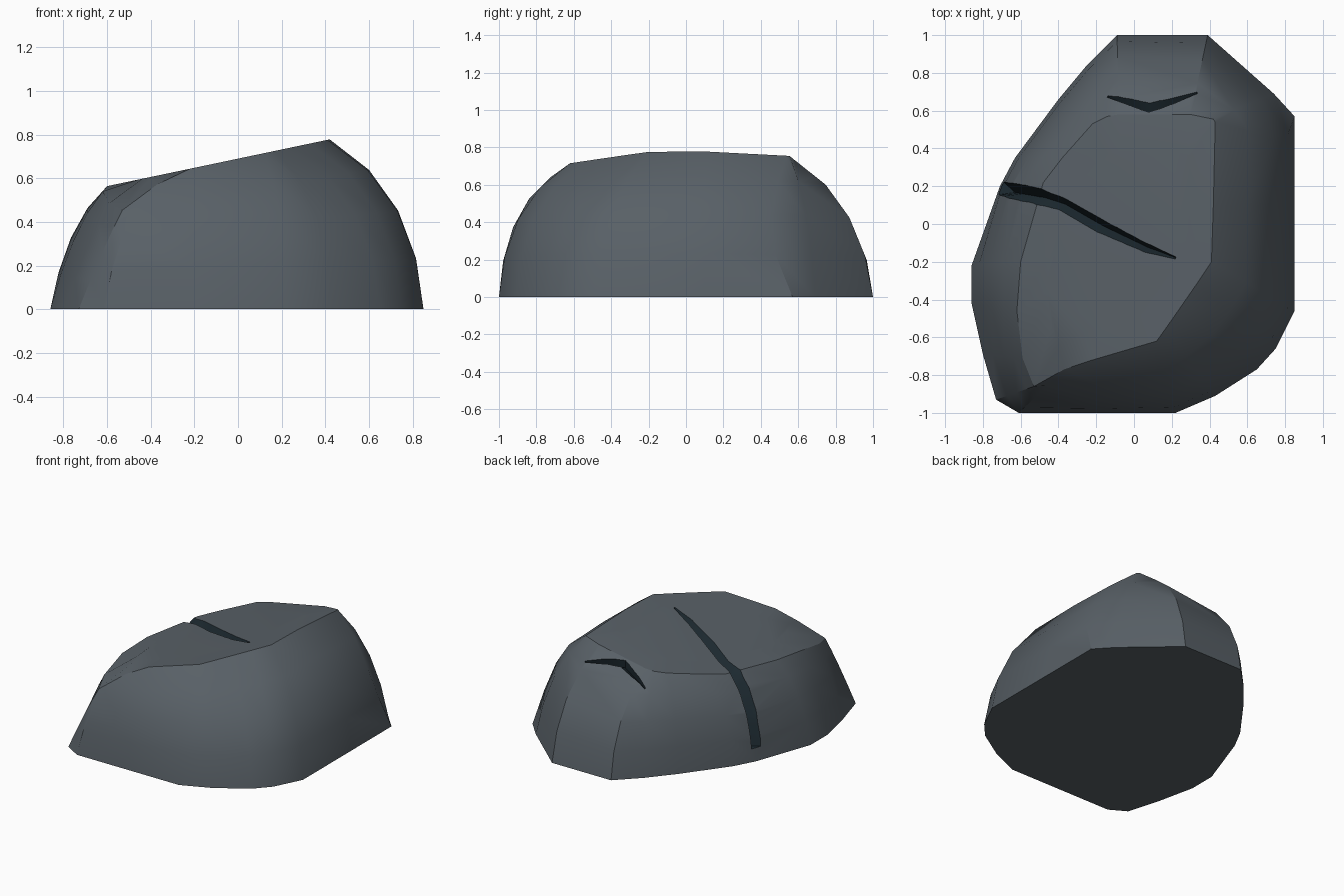
import bpy, bmesh, math
from mathutils import Vector
from mathutils.bvhtree import BVHTree

if "Cube" in bpy.data.objects:
    bpy.data.objects.remove(bpy.data.objects["Cube"])


def material(name, rgb):
    m = bpy.data.materials.new(name)
    m.diffuse_color = (*rgb, 1)
    m.use_nodes = True
    m.node_tree.nodes["Principled BSDF"].inputs["Base Color"].default_value = m.diffuse_color
    return m


STONE = material("slate grey", (0.098, 0.117, 0.134))
CRACK = material("dark crack", (0.015, 0.028, 0.037))


def make_object(name, bm):
    mesh = bpy.data.meshes.new(name)
    bm.to_mesh(mesh)
    ob = bpy.data.objects.new(name, mesh)
    mesh.materials.append(STONE)
    mesh.materials.append(CRACK)
    bpy.context.collection.objects.link(ob)
    return ob


def top_height(x):
    return .69 + .21 * x


# Rock columns: base x, base y, top rim x, top rim y, roundness (0 = straight)
COLUMNS = [
    (-.09, 1, -.08, .58, 1), (.39, 1, .30, .58, .9), (.74, .69, .42, .555, .7),
    (.85, .57, .43, .54, 1), (.85, .1, .42, .1, 1), (.85, -.46, .41, -.2, 1),
    (.75, -.66, .33, -.32, 1), (.65, -.77, .24, -.45, 1), (.43, -.91, .17, -.55, 1),
    (.22, -1, .12, -.62, 1), (-.2, -1, -.22, -.72, 1), (-.61, -1, -.37, -.77, .8),
    (-.73, -.93, -.53, -.86, .1), (-.80, -.69, -.59, -.71, .2), (-.86, -.42, -.62, -.46, .45),
    (-.86, -.22, -.60, -.2, .7), (-.71, .2, -.48, .22, 1), (-.63, .35, -.38, .35, 1),
    (-.40, .66, -.22, .53, 1), (-.25, .84, -.14, .57, 1)]
# Side curve: inward fraction, height fraction
SIDE = [(0, 0), (.08, .3), (.27, .58), (.58, .82), (1, 1)]
CHIPPED = 3  # back right corner, pulled inward at mid height
# Rim columns that sit below the sloping top plane
DROP = {0: .015, 1: .02, 2: .025, 3: .025, 11: .04, 12: .125, 13: .08, 14: .02, 19: .01}

bm = bmesh.new()
rings = []
for t, h in SIDE:
    ring = []
    for i, (bx, by, tx, ty, r) in enumerate(COLUMNS):
        f = h + (t - h) * r
        x, y = bx + (tx - bx) * f, by + (ty - by) * f
        if i == CHIPPED:
            y -= .11 * math.sin(math.pi * h)
        ring.append(bm.verts.new((x, y, h * (top_height(tx) - DROP.get(i, 0)))))
    rings.append(ring)
# Flat plateau inside the rim
plateau = []
for c in COLUMNS:
    x, y = -.05 + (c[2] + .05) * .72, -.1 + (c[3] + .1) * .72
    plateau.append(bm.verts.new((x, y, top_height(x))))
rings.append(plateau)
n = len(COLUMNS)
for a, b in zip(rings, rings[1:]):
    for i in range(n):
        j = (i + 1) % n
        bm.faces.new((a[i], a[j], b[j], b[i]))
bm.faces.new(rings[0])
bm.faces.new(rings[-1])
bmesh.ops.recalc_face_normals(bm, faces=bm.faces)
tree = BVHTree.FromBMesh(bm)
rock = make_object("rock", bm)


def crack_cutter(name, path, depth):
    """Wedge that follows a path (x, y, half width) over the rock surface."""
    pts = []
    for (x0, y0, w0), (x1, y1, w1) in zip(path, path[1:]):
        for k in range(3):
            f = k / 3
            pts.append((x0 + (x1 - x0) * f, y0 + (y1 - y0) * f, w0 + (w1 - w0) * f))
    pts.append(path[-1])
    hits = [tree.ray_cast(Vector((x, y, 3)), Vector((0, 0, -1)))[:2] for x, y, _ in pts]
    cm = bmesh.new()
    sections = []
    for i, (p, _) in enumerate(hits):
        near = hits[max(0, i - 1):i + 2]
        up = sum((q[1] for q in near), Vector()).normalized()
        along = (near[-1][0] - near[0][0]).normalized()
        side = along.cross(up).normalized()
        w = pts[i][2]
        d = depth * min(1, w / .02)
        wide = w * (d + .05) / d
        sections.append([cm.verts.new(p + up * .05 + side * wide),
                         cm.verts.new(p + up * .05 - side * wide),
                         cm.verts.new(p - up * d)])
    for a, b in zip(sections, sections[1:]):
        for i in range(3):
            j = (i + 1) % 3
            cm.faces.new((a[i], a[j], b[j], b[i]))
    cm.faces.new(sections[0])
    cm.faces.new(sections[-1])
    bmesh.ops.triangulate(cm, faces=cm.faces)
    bmesh.ops.recalc_face_normals(cm, faces=cm.faces)
    for f in cm.faces:
        f.material_index = 1
    ob = make_object(name, cm)
    ob.hide_render = True
    return ob


# Long crack over the top and down the left side, short crack at the back
cutters = [
    crack_cutter("long_crack_cutter",
                 [(.22, -.18, .006), (.06, -.125, .024), (-.18, -.01, .036), (-.38, .105, .034),
                  (-.52, .15, .042), (-.64, .175, .042), (-.704, .19, .036)], .08),
    crack_cutter("back_crack_cutter",
                 [(-.14, .675, .005), (-.02, .645, .02), (.08, .615, .028),
                  (.2, .65, .02), (.335, .695, .005)], .06)]
for c in cutters:
    mod = rock.modifiers.new(c.name, 'BOOLEAN')
    mod.operation = 'DIFFERENCE'
    mod.solver = 'EXACT'
    mod.object = c

# Bake the cuts and drop the cutters
final = bpy.data.meshes.new_from_object(rock.evaluated_get(bpy.context.evaluated_depsgraph_get()))
rock.modifiers.clear()
rock.data = final
for c in cutters:
    bpy.data.objects.remove(c)

bpy.context.view_layer.objects.active = rock
rock.select_set(True)
bpy.ops.object.shade_smooth_by_angle(angle=math.radians(30))
